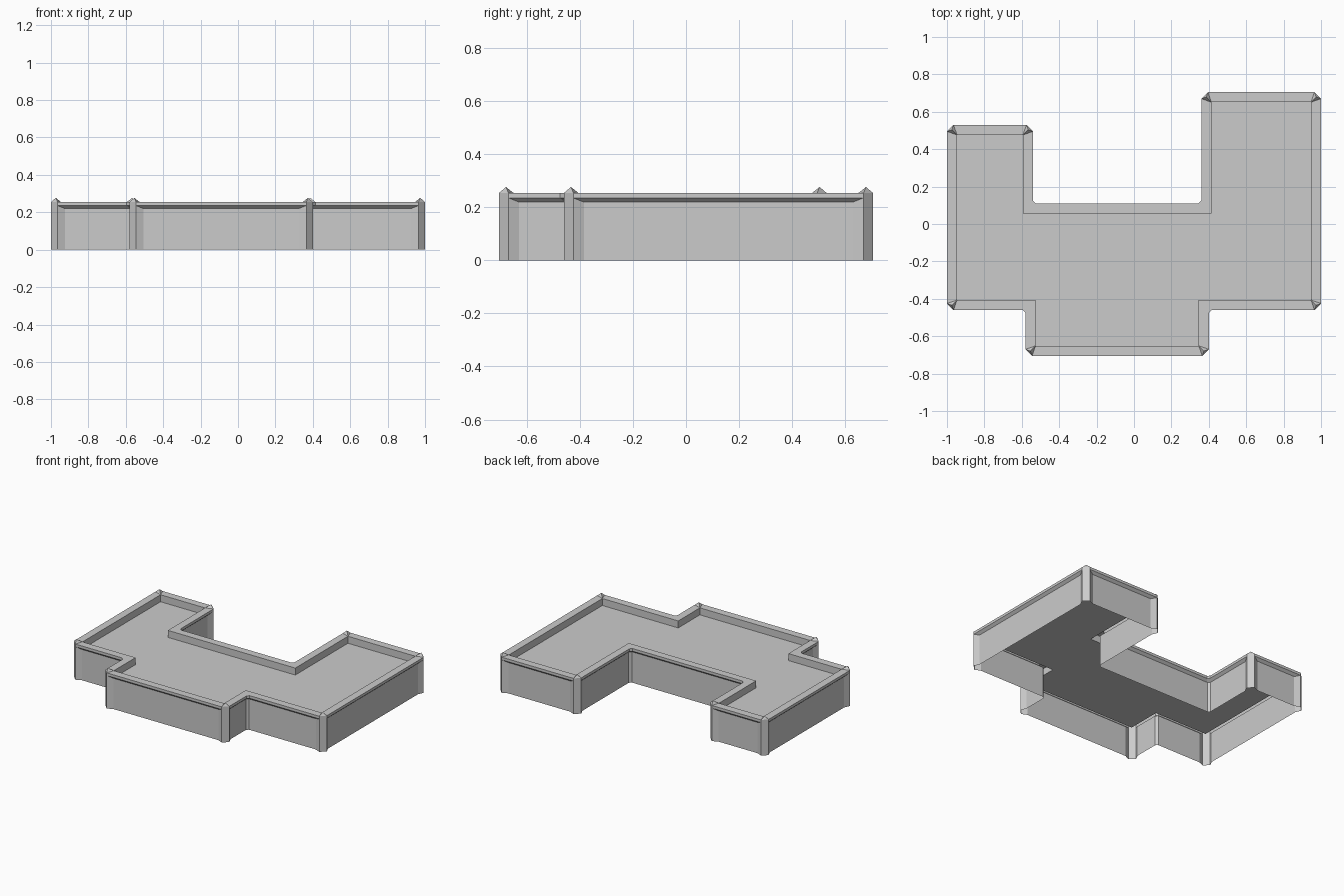
import bpy
from mathutils import Vector

cube = bpy.data.objects.get("Cube")
if cube:
    bpy.data.objects.remove(cube, do_unlink=True)

# Main heights and widths
ROOF, RECESS_TOP, TRIM_LOW, TRIM_TOP, PEAK = 0.205, 0.22, 0.236, 0.255, 0.277
CHAMFER, FILLET, SLOPE_END, RECESS, TRIM_WIDTH = 0.035, 0.015, 0.075, 0.018, 0.054

# Floor plan, counter-clockwise
PLAN = [Vector(p) for p in (
    (-1, 0.53), (-1, -0.46), (-0.58, -0.46), (-0.58, -0.705),
    (0.4, -0.705), (0.4, -0.46), (1, -0.46), (1, 0.705),
    (0.36, 0.705), (0.36, 0.11), (-0.54, 0.11), (-0.54, 0.53))]

grey = bpy.data.materials.new("stone grey")
grey.use_nodes = True
COLOUR = (0.6, 0.6, 0.6, 1)
grey.diffuse_color = COLOUR
grey.node_tree.nodes["Principled BSDF"].inputs["Base Color"].default_value = COLOUR


def at(point, z):
    return (point.x, point.y, z)


def strip(a, b, low, high):
    """Upright quad between two plan points."""
    return [at(a, low), at(b, low), at(b, high), at(a, high)]


def make(name, faces):
    verts, index, polys = [], {}, []
    for face in faces:
        poly = []
        for co in face:
            key = tuple(round(c, 5) for c in co)
            if key not in index:
                index[key] = len(verts)
                verts.append(key)
            poly.append(index[key])
        polys.append(poly)
    mesh = bpy.data.meshes.new(name)
    mesh.from_pydata(verts, [], polys)
    mesh.materials.append(grey)
    mesh.update()
    obj = bpy.data.objects.new(name, mesh)
    bpy.context.collection.objects.link(obj)


# Work out each corner's points on the outer, recessed and inner outlines
corners = []
for i, p in enumerate(PLAN):
    d_in = (p - PLAN[i - 1]).normalized()
    d_out = (PLAN[(i + 1) % len(PLAN)] - p).normalized()
    n_in, n_out = Vector((d_in.y, -d_in.x)), Vector((d_out.y, -d_out.x))
    convex = d_in.cross(d_out) > 0
    diagonal = n_in + n_out
    cut = CHAMFER if convex else FILLET
    if convex:
        recessed = (p - d_in * SLOPE_END - n_in * RECESS,
                    p + d_out * SLOPE_END - n_out * RECESS)
    else:
        base = p - diagonal * RECESS
        recessed = (base - d_in * FILLET, base + d_out * FILLET)
    corners.append(dict(convex=convex, outer=(p - d_in * cut, p + d_out * cut),
                        recessed=recessed, inner=p - diagonal * TRIM_WIDTH,
                        peak=p - diagonal * 0.026))

walls, pillars, trim, parapet, caps = [], [], [], [], []


def overhang(o1, o2, r1, r2):
    """Sloping underside and fascia of the trim."""
    trim.append([at(r1, RECESS_TOP), at(r2, RECESS_TOP), at(o2, TRIM_LOW), at(o1, TRIM_LOW)])
    trim.append(strip(o1, o2, TRIM_LOW, TRIM_TOP))


for i, c in enumerate(corners):
    n = corners[(i + 1) % len(corners)]
    o1, o2 = c["outer"]
    r1, r2 = c["recessed"]
    inner = c["inner"]

    # Straight run to the next corner
    walls.append(strip(r2, n["recessed"][0], 0, RECESS_TOP))
    overhang(o2, n["outer"][0], r2, n["recessed"][0])
    trim.append([at(q, TRIM_TOP) for q in (o2, n["outer"][0], n["inner"], inner)])
    parapet.append(strip(n["inner"], inner, ROOF, TRIM_TOP))

    if c["convex"]:
        # Chamfered pillar, its sloping sides and its pointed cap
        pillars.append(strip(o1, o2, 0, TRIM_TOP))
        for o, r, flip in ((o1, r1, False), (o2, r2, True)):
            side = [at(r, 0), at(o, 0), at(o, TRIM_LOW), at(r, RECESS_TOP)]
            pillars.append(side[::-1] if flip else side)
        ring = [at(q, TRIM_TOP) for q in (o1, o2, inner)]
        top = at(c["peak"], PEAK)
        caps += [[ring[k], ring[(k + 1) % 3], top] for k in range(3)]
    else:
        # Narrow fillet in the inside corner
        walls.append(strip(r1, r2, 0, RECESS_TOP))
        overhang(o1, o2, r1, r2)
        trim.append([at(q, TRIM_TOP) for q in (o1, o2, inner)])

make("walls", walls)
make("corner_pillars", pillars)
make("roof_trim", trim)
make("parapet_inside", parapet)
make("corner_caps", caps)
make("roof", [[at(c["inner"], ROOF) for c in corners]])
